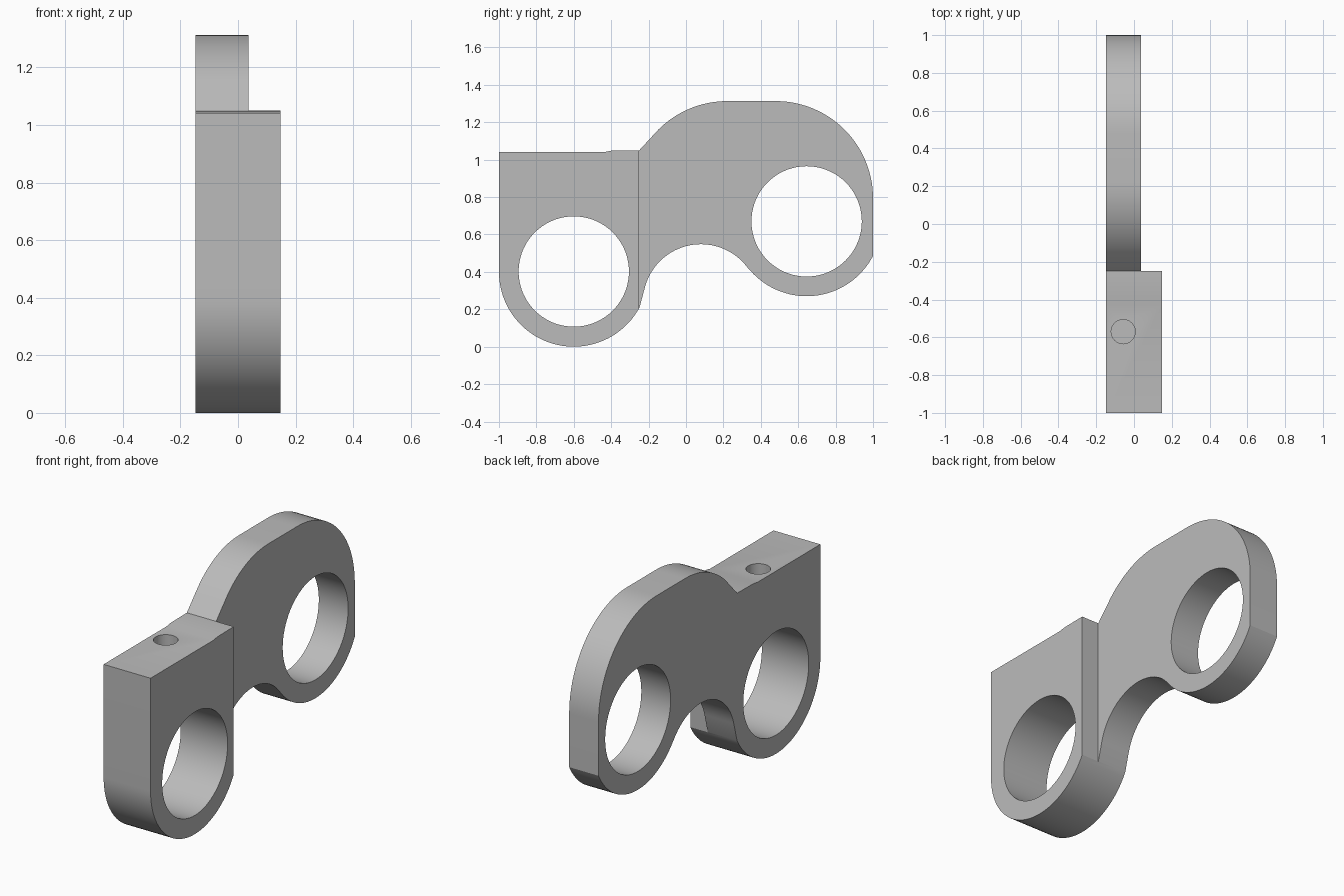
import bpy, bmesh
from math import cos, sin, pi, radians
from mathutils import Matrix

cube = bpy.data.objects.get("Cube")
if cube:
    bpy.data.objects.remove(cube)

X0, STEP, X1 = -0.148, 0.037, 0.148   # back face, plate face, block face
STEP_Y = -0.25                        # where the thick block ends

metal = bpy.data.materials.new("plain grey")
metal.use_nodes = True
colour = (0.5, 0.5, 0.5, 1)
metal.diffuse_color = colour
metal.node_tree.nodes["Principled BSDF"].inputs["Base Color"].default_value = colour


def arc(cy, cz, r, start, end, n):
    """Points on an arc in the y-z plane, angles in degrees."""
    angles = [radians(start + (end - start) * i / n) for i in range(n + 1)]
    return [(cy + r * cos(a), cz + r * sin(a)) for a in angles]


def extrude(name, points, x0, x1):
    """Solid made by pushing a y-z outline along x."""
    bm = bmesh.new()
    face = bm.faces.new([bm.verts.new((x0, y, z)) for y, z in points])
    new = bmesh.ops.extrude_face_region(bm, geom=[face])["geom"]
    bmesh.ops.translate(bm, vec=(x1 - x0, 0, 0),
                        verts=[v for v in new if isinstance(v, bmesh.types.BMVert)])
    bmesh.ops.recalc_face_normals(bm, faces=bm.faces)
    mesh = bpy.data.meshes.new(name)
    bm.to_mesh(mesh)
    bm.free()
    mesh.materials.append(metal)
    obj = bpy.data.objects.new(name, mesh)
    bpy.context.collection.objects.link(obj)
    return obj


def cut(target, cutter):
    """Subtract a helper solid, then discard it."""
    cutter.hide_render = True
    bpy.context.view_layer.objects.active = target
    mod = target.modifiers.new(cutter.name, "BOOLEAN")
    mod.operation, mod.solver, mod.object = "DIFFERENCE", "EXACT", cutter
    bpy.ops.object.modifier_apply(modifier=mod.name)
    bpy.data.objects.remove(cutter)


# Full side outline, anticlockwise from the front top corner
outline = [(-1, 1.042)]
outline += arc(-0.6, 0.4, 0.4, 180, 331.5, 40)        # round foot of the block
outline += arc(0.08, 0.238, 0.31, 165, 37.4, 32)      # concave underside
outline += arc(0.645, 0.67, 0.4, 217.4, 332.5, 32)[1:]  # round under rear bore
outline += arc(0.48, 0.793, 0.52, 0, 90, 28)          # rear shoulder
outline += arc(0.22, 0.793, 0.52, 90, 135, 16)        # front shoulder
outline += [(STEP_Y, 1.05), (-0.4, 1.048), (-0.43, 1.042)]
bracket = extrude("bracket", outline, X0, X1)

# Thin the rear part to a plate
cut(bracket, extrude("step_cutter",
                     [(STEP_Y, -1), (2, -1), (2, 2), (STEP_Y, 2)], STEP, 1))

# Two large cross bores
for y, z in ((-0.6, 0.402), (0.645, 0.67)):
    cut(bracket, extrude("bore_cutter", arc(y, z, 0.295, 0, 355, 71), -1, 1))

# Blind screw hole in the block top
screw = extrude("screw_cutter", arc(0, 0, 0.064, 0, 348.75, 31), 0, 0.5)
screw.data.transform(Matrix.Translation((-0.057, -0.57, 0.84))
                     @ Matrix.Rotation(-pi / 2, 4, "Y"))
cut(bracket, screw)

# Smooth curves, crisp edges
bpy.ops.object.select_all(action="DESELECT")
bracket.select_set(True)
bpy.context.view_layer.objects.active = bracket
bpy.ops.object.shade_smooth_by_angle(angle=radians(25))
